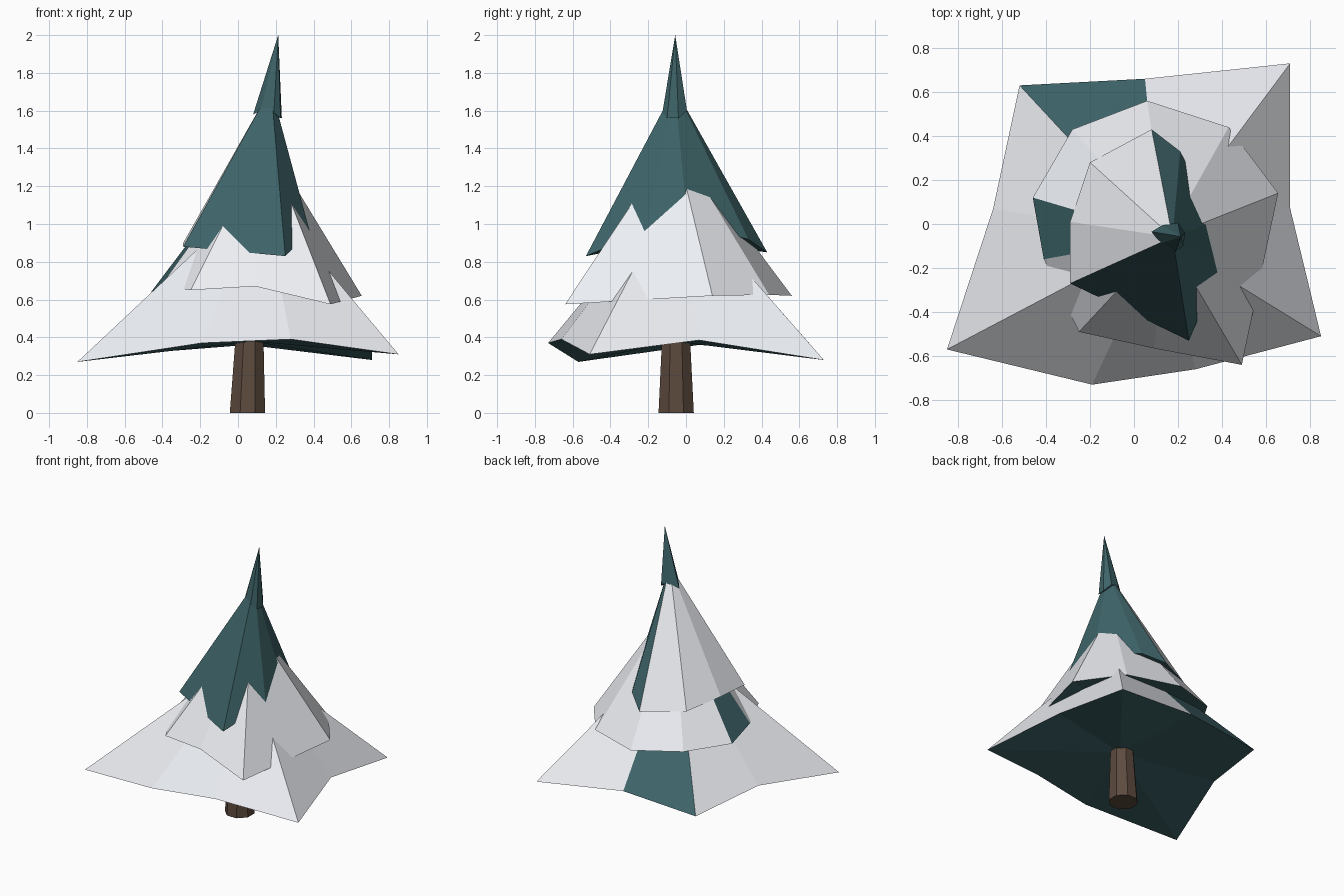
import bpy, bmesh, math
from mathutils import Vector

if "Cube" in bpy.data.objects:
    bpy.data.objects.remove(bpy.data.objects["Cube"])


def material(name, rgb):
    m = bpy.data.materials.new(name)
    m.diffuse_color = (*rgb, 1)
    m.use_nodes = True
    m.node_tree.nodes["Principled BSDF"].inputs["Base Color"].default_value = m.diffuse_color
    return m


NEEDLES = material("needles", (0.048, 0.127, 0.14))
SNOW = material("snow", (0.84, 0.86, 0.9))
BARK = material("bark", (0.107, 0.069, 0.048))


def make_object(name, bm, mats):
    bmesh.ops.recalc_face_normals(bm, faces=bm.faces)
    mesh = bpy.data.meshes.new(name)
    bm.to_mesh(mesh)
    bm.free()
    for m in mats:
        mesh.materials.append(m)
    ob = bpy.data.objects.new(name, mesh)
    bpy.context.collection.objects.link(ob)
    return ob


def tier(name, rim, apex, hollow, snowy):
    """Jagged cone over a counter-clockwise rim; snowy = indices of white sides."""
    bm = bmesh.new()
    ring = [bm.verts.new(p) for p in rim]
    top = bm.verts.new(apex)
    mean_z = sum(p[2] for p in rim) / len(rim)
    under = bm.verts.new((apex[0] * 0.6, apex[1], mean_z + hollow))
    for i, v in enumerate(ring):
        w = ring[(i + 1) % len(ring)]
        bm.faces.new((v, w, top)).material_index = int(i in snowy)
        bm.faces.new((w, v, under))
    return make_object(name, bm, [NEEDLES, SNOW])


# Tapered, slightly leaning eight-sided trunk
bm = bmesh.new()
rings = []
for cx, cy, r, z in ((0.05, -0.052, 0.101, 0), (0.065, -0.053, 0.072, 0.55)):
    rings.append([bm.verts.new((cx + r * math.cos(math.pi * (k + 0.5) / 4),
                                cy + r * math.sin(math.pi * (k + 0.5) / 4), z))
                  for k in range(8)])
for k in range(8):
    j = (k + 1) % 8
    bm.faces.new((rings[0][k], rings[0][j], rings[1][j], rings[1][k]))
for ring in rings:
    bm.faces.new(ring)
make_object("trunk", bm, [BARK])

# Wide lowest branches, one side bare at the back
tier("lower_branches",
     [(-0.85, -0.57, 0.27), (-0.19, -0.73, 0.37), (0.28, -0.66, 0.39),
      (0.85, -0.51, 0.31), (0.71, 0.07, 0.385), (0.71, 0.73, 0.28),
      (0.05, 0.66, 0.36), (-0.52, 0.63, 0.315), (-0.64, 0.07, 0.36)],
     (0.12, -0.06, 1.18), 0.04, {0, 1, 2, 3, 4, 5, 7, 8})

# Middle branches, one side bare at the left
tier("middle_branches",
     [(-0.25, -0.49, 0.65), (0.09, -0.565, 0.67), (0.49, -0.64, 0.575),
      (0.655, 0.14, 0.62), (0.43, 0.44, 0.625), (0.06, 0.56, 0.62),
      (-0.28, 0.43, 0.65), (-0.46, 0.12, 0.64), (-0.41, -0.16, 0.67)],
     (0.15, -0.06, 1.45), 0.06, {0, 1, 2, 3, 4, 5, 6, 8})

# Upper branches, snow only on the back left
tier("upper_branches",
     [(-0.29, -0.27, 0.88), (0.25, -0.53, 0.83), (0.38, -0.22, 0.96),
      (0.37, 0.01, 0.99), (0.21, 0.33, 0.92), (0.08, 0.43, 0.85),
      (-0.2, 0.28, 0.87), (-0.29, 0.01, 0.9)],
     (0.175, -0.06, 1.72), 0.08, {5, 6, 7})

# Thin leaning tip
tier("tree_tip",
     [(0.08, -0.035, 1.58), (0.12, -0.09, 1.6), (0.19, -0.125, 1.59),
      (0.225, -0.1, 1.56), (0.232, -0.04, 1.56), (0.2, 0.005, 1.6),
      (0.13, -0.005, 1.61)],
     (0.213, -0.057, 2.0), 0.02, set())
